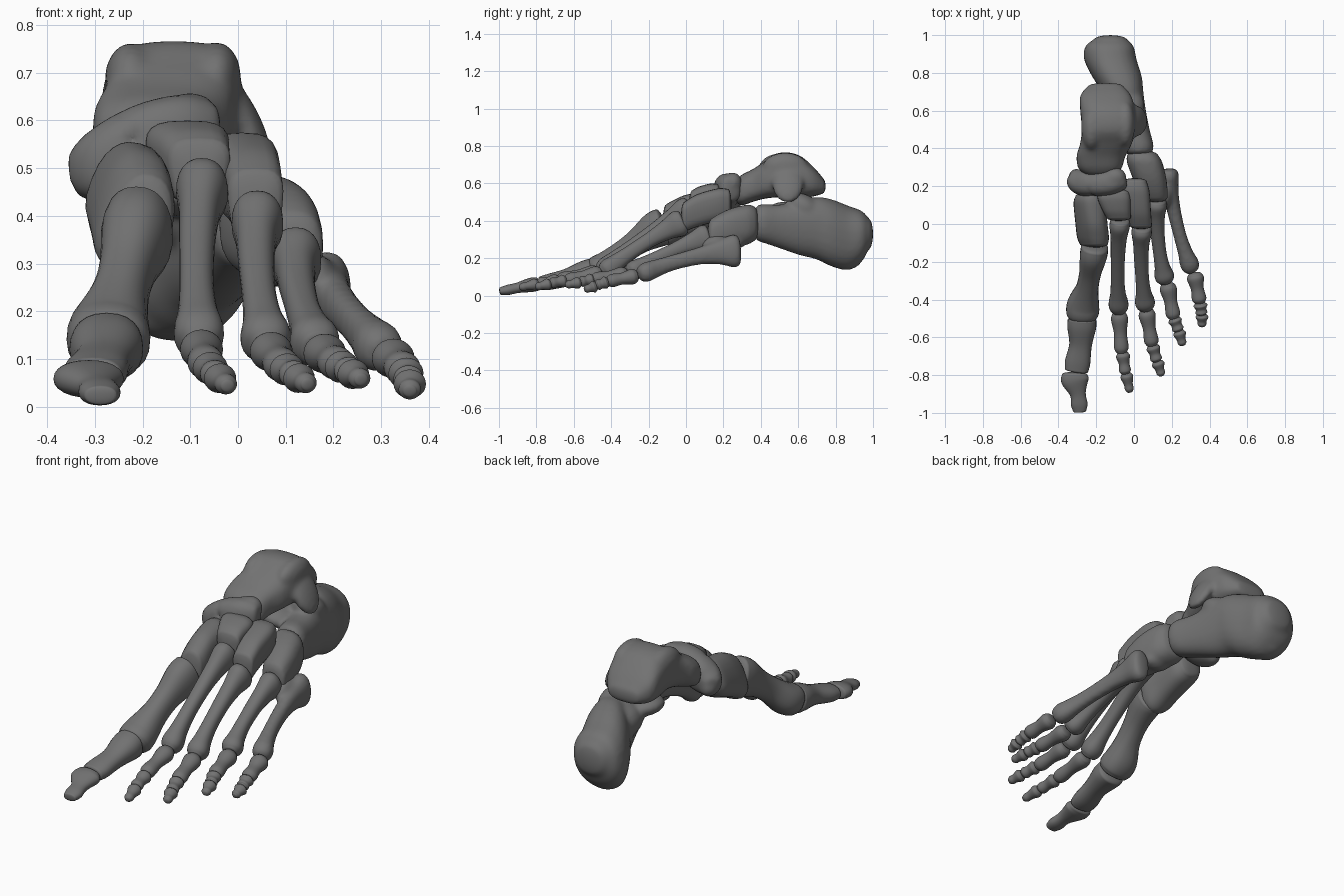
import bpy, bmesh, math
from mathutils import Vector, Matrix

UP = Vector((0, 0, 1))
SEG = 24

# Dark grey bone
GREY = bpy.data.materials.new("dark_grey")
GREY.diffuse_color = (.17, .17, .17, 1)


def smooth_rows(rows, steps=5):
    """Catmull-Rom interpolation of section rows."""
    out = []
    n = len(rows)
    for i in range(n - 1):
        p = [rows[max(i - 1, 0)], rows[i], rows[i + 1], rows[min(i + 2, n - 1)]]
        for s in range(steps):
            t = s / steps
            out.append([0.5 * (2 * b + (c - a) * t + (2 * a - 5 * b + 4 * c - d) * t * t
                               + (3 * b - a - 3 * c + d) * t ** 3) for a, b, c, d in zip(*p)])
    return out + [list(rows[-1])]


def loft(bm, rows, power=2.0, taper=0.0, roll=0.0, upright=False, cap=0.3):
    """Skin sections (x, y, z, half width, half height) with rounded ends."""
    rows = smooth_rows(rows)
    pts = [Vector(r[:3]) for r in rows]
    rings = []
    last = len(rows) - 1

    def frame(i):
        t = (pts[min(i + 1, last)] - pts[max(i - 1, 0)]).normalized()
        if upright:
            t = Vector((0, 1 if t.y > 0 else -1, 0))
        side = t.cross(UP).normalized()
        if side.x < 0:
            side = -side
        up = side.cross(t)
        if up.z < 0:
            up = -up
        q = Matrix.Rotation(math.radians(roll), 3, t if t.y > 0 else -t)
        return t, q @ side, q @ up

    def ring(i, k, push):
        t, side, up = frame(i)
        vs = []
        for j in range(SEG):
            a = 2 * math.pi * j / SEG
            c, s = math.cos(a), math.sin(a)
            c = math.copysign(abs(c) ** (2 / power), c)
            s = math.copysign(abs(s) ** (2 / power), s)
            vs.append(bm.verts.new(pts[i] + t * push + side * (c * k * rows[i][3] * (1 + taper * s))
                                   + up * (s * k * rows[i][4])))
        rings.append(vs)

    angles = (75, 55, 35, 17)
    d0, d1 = cap * min(rows[0][3:5]), cap * min(rows[-1][3:5])
    for a in angles:
        ring(0, math.cos(math.radians(a)), -d0 * math.sin(math.radians(a)))
    for i in range(last + 1):
        ring(i, 1, 0)
    for a in reversed(angles):
        ring(last, math.cos(math.radians(a)), d1 * math.sin(math.radians(a)))
    for a, b in zip(rings, rings[1:]):
        for j in range(SEG):
            k = (j + 1) % SEG
            bm.faces.new((a[j], a[k], b[k], b[j]))
    bm.faces.new(rings[0])
    bm.faces.new(rings[-1])


def ball(bm, c, r, rot=(0, 0, 0)):
    m = Matrix.Translation(c)
    for a, ax in zip(rot, "XYZ"):
        m = m @ Matrix.Rotation(math.radians(a), 4, ax)
    bmesh.ops.create_uvsphere(bm, u_segments=24, v_segments=14, radius=1,
                              matrix=m @ Matrix.Diagonal((*r, 1)))


def finish(name, bm, fuse=False):
    bmesh.ops.recalc_face_normals(bm, faces=bm.faces)
    for f in bm.faces:
        f.smooth = True
    me = bpy.data.meshes.new(name)
    bm.to_mesh(me)
    bm.free()
    me.materials.append(GREY)
    ob = bpy.data.objects.new(name, me)
    bpy.context.collection.objects.link(ob)
    if fuse:  # melt overlapping lumps into one bone
        m = ob.modifiers.new("fuse", 'REMESH')
        m.mode = 'VOXEL'
        m.voxel_size = 0.011
        m.use_smooth_shade = True
        s = ob.modifiers.new("soften", 'SMOOTH')
        s.factor = 0.5
        s.iterations = 10
    return ob


def bone(name, rows, balls=(), **kw):
    bm = bmesh.new()
    loft(bm, rows, **kw)
    for b in balls:
        ball(bm, *b)
    return finish(name, bm, fuse=bool(balls))


# Heel bone with the inner shelf and the upper joint bump
bone("heel_bone", [
    (-.125, .975, .33, .09, .085), (-.13, .94, .318, .128, .135), (-.125, .87, .308, .138, .172),
    (-.09, .78, .335, .13, .18), (-.06, .70, .36, .108, .168), (-.03, .60, .36, .092, .142),
    (-.003, .50, .37, .085, .117), (.018, .42, .385, .085, .105), (.022, .385, .388, .077, .097)],
    balls=[((-.13, .53, .45), (.10, .10, .05), (0, 10, 0)),
           ((-.10, .66, .41), (.085, .11, .085)),
           ((-.03, .63, .475), (.085, .10, .065), (-30, 0, 0)),
           ((-.14, .86, .195), (.09, .08, .055))],
    power=2.3, upright=True, roll=6)

# Ankle bone: pulley-shaped body, head, outer and rear processes
bone("ankle_bone", [
    (-.15, .735, .585, .09, .04), (-.15, .68, .61, .135, .08), (-.14, .60, .635, .145, .118),
    (-.135, .50, .645, .142, .12), (-.15, .42, .618, .137, .10), (-.175, .36, .59, .13, .088),
    (-.18, .30, .565, .118, .083), (-.18, .275, .56, .095, .068)],
    balls=[((.008, .545, .60), (.038, .085, .115), (0, -27, 0)),
           ((-.225, .51, .685), (.055, .12, .078)),
           ((-.045, .53, .69), (.052, .12, .075))],
    power=2.8, upright=True)

# Curved bone in front of the ankle bone
bone("navicular", [
    (-.325, .25, .49, .05, .055), (-.28, .222, .505, .07, .08), (-.20, .212, .54, .068, .092),
    (-.12, .222, .57, .068, .085), (-.06, .242, .57, .056, .07)],
    balls=[((-.305, .24, .48), (.045, .055, .05)), ((-.10, .25, .605), (.06, .05, .055))], power=2.5)

# Wedge bones and the outer cube-shaped bone
bone("inner_wedge_bone", [
    (-.235, .15, .465, .065, .085), (-.23, .11, .455, .08, .10), (-.22, .0, .425, .078, .115),
    (-.212, -.07, .392, .077, .118), (-.208, -.105, .38, .068, .11)],
    power=2.5, taper=-.15, roll=15, upright=True)
bone("middle_wedge_bone", [
    (-.108, .165, .525, .078, .072), (-.105, .13, .52, .082, .079), (-.092, .07, .505, .07, .078),
    (-.082, .035, .49, .062, .074)], power=3, taper=.2, upright=True)
bone("outer_wedge_bone", [
    (.005, .225, .49, .06, .08), (.01, .17, .485, .07, .088), (.028, .06, .455, .06, .087),
    (.037, -.01, .42, .056, .08)], power=3, taper=.15, upright=True)
bone("cuboid", [
    (.045, .365, .385, .083, .093), (.055, .33, .38, .094, .107), (.08, .25, .365, .09, .105),
    (.10, .18, .345, .078, .095), (.113, .135, .33, .066, .082)],
    balls=[((.08, .27, .29), (.075, .05, .04))], power=2.6, upright=True)

# Big toe ray
bone("metatarsal_1", [
    (-.208, -.125, .368, .072, .10), (-.215, -.17, .348, .072, .097), (-.232, -.26, .288, .058, .07),
    (-.248, -.34, .228, .06, .066), (-.268, -.42, .162, .084, .078), (-.272, -.465, .137, .087, .08),
    (-.273, -.485, .125, .078, .072)], power=2.3)
bone("toe_1_near", [
    (-.275, -.51, .125, .076, .072), (-.277, -.55, .118, .076, .066), (-.283, -.64, .095, .06, .048),
    (-.298, -.73, .074, .067, .043), (-.305, -.775, .066, .062, .037)], power=2.3)
bone("toe_1_tip", [
    (-.313, -.795, .062, .066, .036), (-.312, -.83, .057, .073, .038), (-.297, -.90, .042, .042, .028),
    (-.29, -.955, .03, .044, .027), (-.288, -.992, .024, .034, .02)], power=2.2)


def metatarsal(name, a, b, bow, k=1.0, tall=1.0):
    """Flared base, slim bowed shaft and knobbly head."""
    a, b, bow = Vector(a), Vector(b), Vector(bow)
    profile = [(0, .046, .06), (.06, .05, .066), (.2, .04, .05), (.4, .035, .038), (.65, .033, .036),
               (.82, .038, .042), (.92, .048, .049), (.97, .046, .046), (1, .036, .038)]
    bone(name, [(*(a.lerp(b, t) + bow * 4 * t * (1 - t)), w * k, h * k * (tall + (1 - tall) * t))
                for t, w, h in profile], power=2.3,
         balls=[((.162, .165, .268), (.042, .08, .055))] if tall > 1 else ())


def phalanx(name, a, b, r, tip=False):
    a, b = Vector(a), Vector(b)
    profile = [(0, .85), (.14, 1), (.5, .76), (.82, .85), (.93, .82), (1, .68)]
    if tip:
        profile = [(0, .85), (.15, 1), (.55, .7), (.85, .68), (1, .45)]
    bone(name, [(*a.lerp(b, t), r * s, r * s * .92) for t, s in profile], cap=.4)


# Four lesser rays: metatarsal ends, bow, size, base height; then start/end of each toe bone
rays = {
    2: (((-.073, .02, .465), (-.08, -.455, .13), (-.01, 0, .015), 1.08),
        [(-.078, -.478, .125), (-.066, -.675, .088), (-.06, -.688, .083), (-.046, -.787, .066),
         (-.04, -.798, .062), (-.022, -.887, .044)]),
    3: (((.042, -.02, .395), (.062, -.44, .125), (-.012, 0, .015), 1.08),
        [(.066, -.463, .12), (.095, -.637, .083), (.1, -.65, .08), (.12, -.722, .066),
         (.125, -.733, .062), (.146, -.8, .047)]),
    4: (((.122, .12, .315), (.167, -.30, .122), (-.016, 0, .012), 1.06),
        [(.178, -.325, .115), (.21, -.493, .088), (.215, -.505, .085), (.235, -.562, .074),
         (.239, -.572, .07), (.258, -.64, .057)]),
    5: (((.183, .28, .24), (.307, -.245, .112), (-.022, 0, .024), 1.05, 1.3),
        [(.322, -.27, .105), (.348, -.412, .077), (.351, -.425, .072), (.358, -.476, .056),
         (.36, -.485, .05), (.36, -.54, .033)]),
}
for n, (mt, p) in rays.items():
    metatarsal(f"metatarsal_{n}", *mt)
    phalanx(f"toe_{n}_near", p[0], p[1], .045)
    phalanx(f"toe_{n}_middle", p[2], p[3], .037)
    phalanx(f"toe_{n}_tip", p[4], p[5], .034, tip=True)
